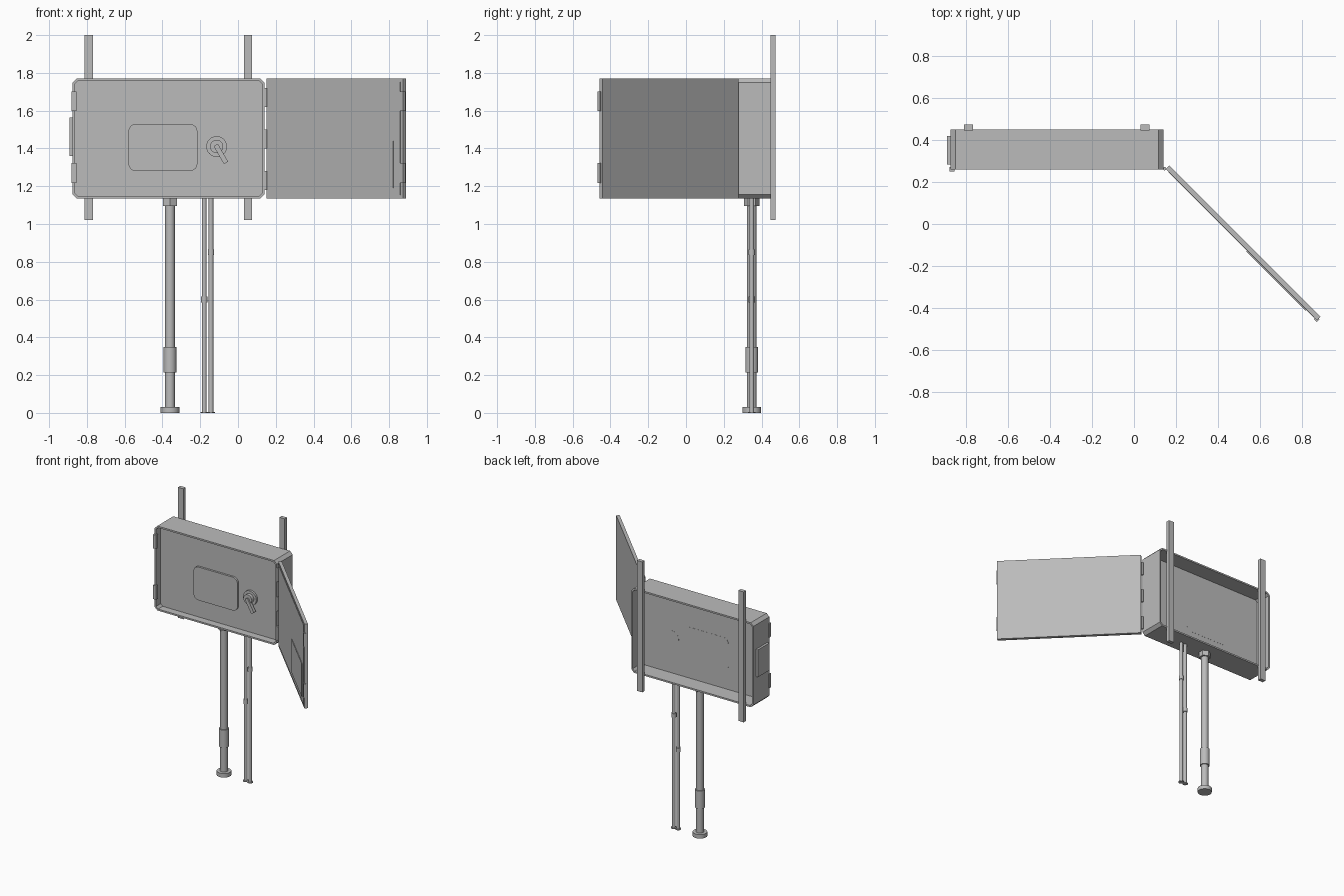
import bpy, bmesh, math
from mathutils import Matrix, Vector

cube = bpy.data.objects.get("Cube")
if cube:
    bpy.data.objects.remove(cube, do_unlink=True)

GREY = (0.5, 0.5, 0.5, 1)
grey = bpy.data.materials.new("painted_grey_metal")
grey.use_nodes = True
grey.diffuse_color = GREY
grey.node_tree.nodes["Principled BSDF"].inputs["Base Color"].default_value = GREY


def finish(name, bm, smooth=False):
    bmesh.ops.recalc_face_normals(bm, faces=bm.faces)
    mesh = bpy.data.meshes.new(name)
    bm.to_mesh(mesh)
    bm.free()
    mesh.materials.append(grey)
    obj = bpy.data.objects.new(name, mesh)
    bpy.context.collection.objects.link(obj)
    if smooth:
        bpy.ops.object.select_all(action="DESELECT")
        obj.select_set(True)
        bpy.context.view_layer.objects.active = obj
        bpy.ops.object.shade_smooth_by_angle(angle=math.radians(35))
    return obj


def box(name, low, high):
    """Box between two opposite corners."""
    low, high = Vector(low), Vector(high)
    bm = bmesh.new()
    size = Matrix.Diagonal((high - low).to_4d())
    bmesh.ops.create_cube(bm, size=1, matrix=Matrix.Translation((low + high) / 2) @ size)
    return finish(name, bm)


def rod(name, x, y, z0, z1, r, sides=24):
    """Upright cylinder or prism."""
    bm = bmesh.new()
    bmesh.ops.create_cone(bm, cap_ends=True, segments=sides, radius1=r, radius2=r,
                          depth=z1 - z0, matrix=Matrix.Translation((x, y, (z0 + z1) / 2)))
    return finish(name, bm, sides > 8)


def outline(x0, x1, z0, z1, r, steps):
    """Rectangle in x and z with cut (steps=1) or rounded corners."""
    points = []
    corners = ((x1 - r, z1 - r), (x0 + r, z1 - r), (x0 + r, z0 + r), (x1 - r, z0 + r))
    for i, (cx, cz) in enumerate(corners):
        for s in range(steps + 1):
            a = math.pi / 2 * (i + s / steps)
            points.append((cx + r * math.cos(a), cz + r * math.sin(a)))
    return points


def plate(name, points, y0, y1, smooth=False):
    """Outline in x and z, extruded from y0 to y1."""
    bm = bmesh.new()
    front = bm.faces.new([bm.verts.new((x, y0, z)) for x, z in points])
    moved = bmesh.ops.extrude_face_region(bm, geom=[front], use_keep_orig=True)["geom"]
    bmesh.ops.translate(bm, vec=(0, y1 - y0, 0),
                        verts=[v for v in moved if isinstance(v, bmesh.types.BMVert)])
    return finish(name, bm, smooth)


# Cabinet shell: a tube with cut corners, open at the front and the back
X0, X1, Z0, Z1, FRONT, BACK = -0.875, 0.14, 1.135, 1.77, 0.26, 0.45
WALL = 0.012
bm = bmesh.new()
loops = []
for inset in (0, WALL):
    shape = outline(X0 + inset, X1 - inset, Z0 + inset, Z1 - inset, 0.022 - inset / 2, 1)
    for y in (FRONT, BACK):
        loops.append([bm.verts.new((x, y, z)) for x, z in shape])
for a, b in ((0, 1), (1, 3), (3, 2), (2, 0)):
    for i in range(8):
        j = (i + 1) % 8
        bm.faces.new((loops[a][i], loops[a][j], loops[b][j], loops[b][i]))
finish("cabinet_shell", bm)

# Inner panel with its raised window
PANEL = 0.315
plate("inner_panel", outline(X0 + 0.006, X1 - 0.006, Z0 + 0.006, Z1 - 0.006, 0.02, 1),
      PANEL, PANEL + 0.01)
plate("panel_window", outline(-0.58, -0.215, 1.28, 1.53, 0.04, 6), PANEL - 0.015, PANEL + 0.011, True)

# Turn handle
KNOB_X, KNOB_Z = -0.113, 1.41


def disc(name, r, y0, y1):
    turn = [2 * math.pi * i / 24 for i in range(24)]
    plate(name, [(KNOB_X + r * math.cos(a), KNOB_Z + r * math.sin(a)) for a in turn], y0, y1, True)


disc("handle_base", 0.055, PANEL - 0.015, PANEL + 0.011)
disc("handle_knob", 0.035, PANEL - 0.04, PANEL)
lever = plate("handle_lever", outline(-0.013, 0.013, -0.1, 0.01, 0.003, 1), -0.012, 0.012)
lever.matrix_world = Matrix.Translation((KNOB_X, PANEL - 0.04, KNOB_Z)) @ Matrix.Rotation(
    math.radians(-30), 4, "Y")

# Latch keepers and side plate
for z in (1.27, 1.65):
    box("latch_keeper", (-0.882, 0.25, z - 0.052), (-0.856, 0.272, z + 0.052))
box("side_plate", (-0.892, 0.285, 1.36), (-0.87, 0.42, 1.565))

# Open door, built along x and swung out by 45 degrees
LENGTH, THICK = 1.02, 0.024
swing = Matrix.Translation((0.152, 0.262, 0)) @ Matrix.Rotation(math.radians(-45), 4, "Z")
door_parts = [
    box("door", (0, 0, Z0), (LENGTH, THICK, Z1)),
    box("door_inner_sheet", (0.02, -0.002, Z0 + 0.018), (LENGTH - 0.02, 0.004, Z1 - 0.018)),
    box("document_pocket", (0.55, -0.006, 1.19), (0.95, 0.004, 1.44)),
]
for z in (1.27, 1.65):
    door_parts.append(box("door_latch", (LENGTH - 0.015, -0.006, z - 0.052),
                          (LENGTH + 0.006, 0.012, z + 0.052)))
for part in door_parts:
    part.matrix_world = swing

# Hinges
for z in (1.23, 1.45, 1.67):
    rod("hinge_pin", 0.146, 0.264, z - 0.05, z + 0.05, 0.008, 12)

# Mounting rails behind the cabinet
for x in (-0.79, 0.053):
    box("mounting_rail", (x - 0.022, BACK - 0.003, 1.02), (x + 0.022, 0.475, 2))

# Main conduit
CY = 0.348
rod("conduit", -0.36, CY, 0, Z0 + 0.005, 0.026)
rod("conduit_coupling", -0.36, CY, 0.215, 0.35, 0.034)
rod("conduit_foot", -0.36, CY, 0, 0.03, 0.05)
rod("conduit_nut", -0.36, CY, 1.095, Z0 + 0.003, 0.042, 6)

# Pair of thin pipes with joint rings
for x, joint in ((-0.179, 0.6), (-0.143, 0.85)):
    rod("thin_pipe", x, CY, 0, Z0 + 0.005, 0.0125, 16)
    rod("pipe_joint", x, CY, joint - 0.015, joint + 0.015, 0.017, 16)
    rod("pipe_foot", x, CY, 0, 0.006, 0.02, 16)
